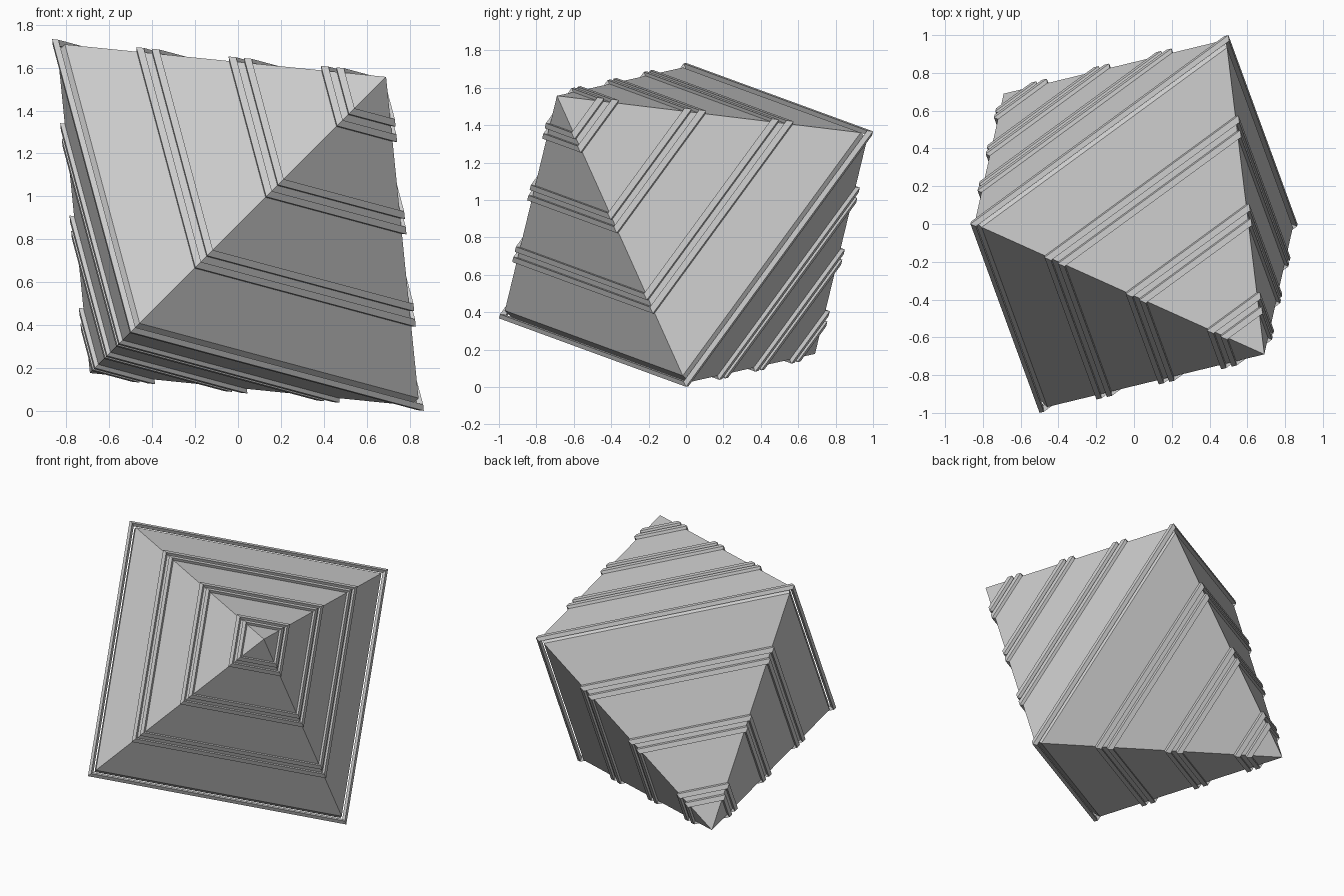
import bpy, bmesh, math
from mathutils import Matrix, Vector

if "Cube" in bpy.data.objects:
    bpy.data.objects.remove(bpy.data.objects["Cube"])

# Tilted frame: u and v point to the corners of the square section, a is the long axis
u = Vector((1, 0, -1)).normalized()
v = Vector((1, 2, 1)).normalized()
a = Vector((1, -1, 1)).normalized()
TILT = Matrix.Translation((0, 0, 0.867)) @ Matrix((u, v, a)).transposed().to_4x4()
R = 1.195      # half diagonal and half height of the solid


def square_lathe(name, profile, closed):
    """Sweep a (radius, height) profile round four corners."""
    bm = bmesh.new()
    rows = []
    for r, t in profile:
        if r < 1e-6:
            rows.append([bm.verts.new((0, 0, t))] * 4)
        else:
            rows.append([bm.verts.new((r * math.cos(k * math.pi / 2),
                                       r * math.sin(k * math.pi / 2), t)) for k in range(4)])
    pairs = list(zip(rows, rows[1:])) + ([(rows[-1], rows[0])] if closed else [])
    for lo, hi in pairs:
        for k in range(4):
            j = (k + 1) % 4
            corners = list(dict.fromkeys((lo[k], lo[j], hi[j], hi[k])))
            bm.faces.new(corners)
    bmesh.ops.recalc_face_normals(bm, faces=bm.faces)
    mesh = bpy.data.meshes.new(name)
    bm.to_mesh(mesh)
    bm.free()
    ob = bpy.data.objects.new(name, mesh)
    ob.matrix_world = TILT
    bpy.context.collection.objects.link(ob)
    return ob


def frame(name, r, t, m):
    """Square frame with a diamond-shaped bar."""
    square_lathe(name, [(r + m, t), (r, t + m), (r - m, t), (r, t - m)], True)


# Double pyramid body, trimmed slightly at the waist
w = 0.03
square_lathe("body", [(0, -R), (R - w, -w), (R - w, w), (0, R)], False)

# Waist frame
frame("waist_frame", 1.202, 0, 0.0225)

# Paired frames stepping towards both tips
for side, label in ((1, "upper"), (-1, "lower")):
    for level in (1, 2, 3):
        for n, off in enumerate((-0.028, 0.028)):
            t = 0.335 * level + off
            frame(f"{label}_frame_{level}_{n + 1}", R - t + 0.006, side * t, 0.027)
